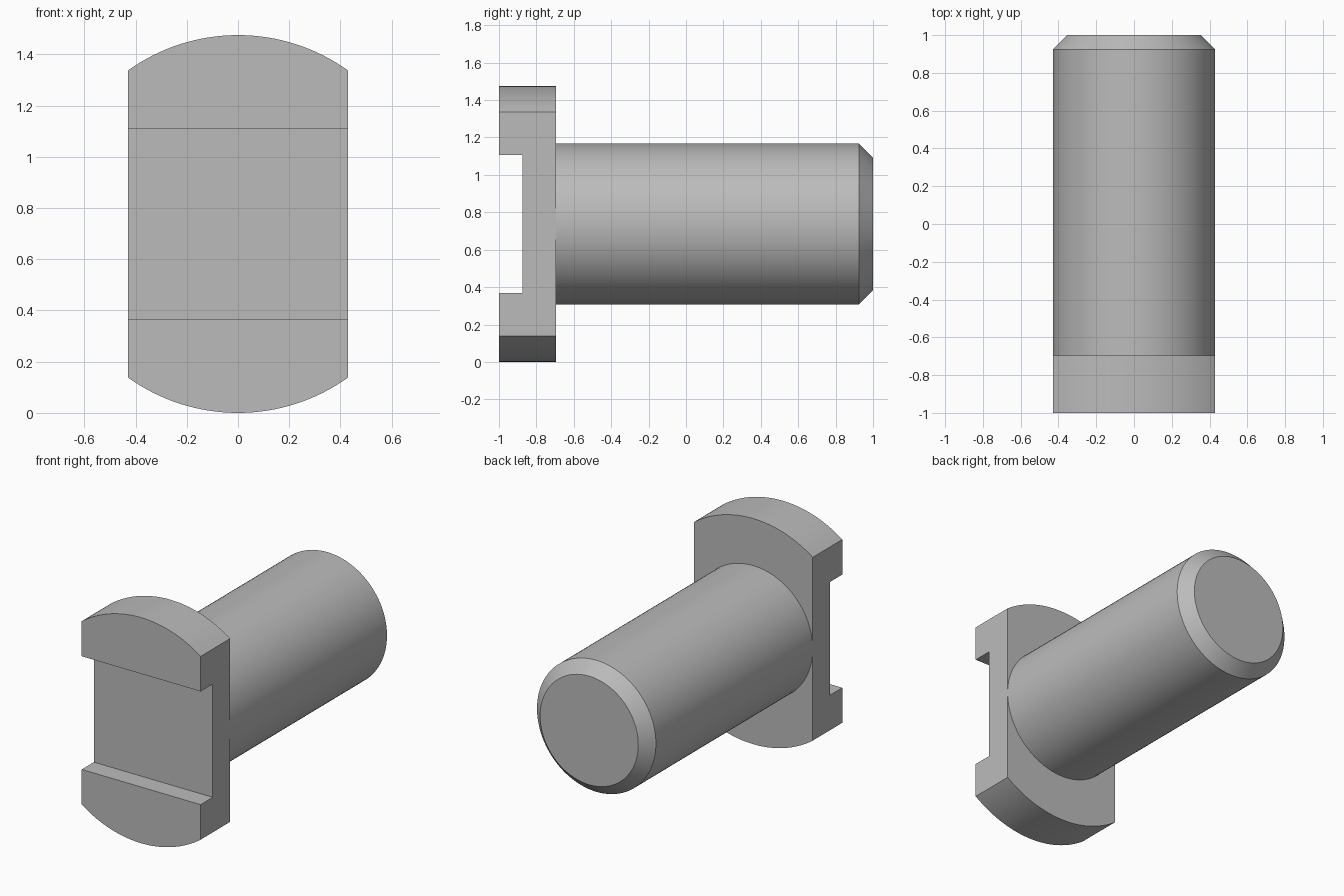
import bpy, bmesh, math
from mathutils import Matrix

cube = bpy.data.objects.get("Cube")
if cube:
    bpy.data.objects.remove(cube, do_unlink=True)

AXIS_Z = 0.7375       # height of the shaft axis, also the head radius
HALF_WIDTH = 0.43     # half width of the head, also the shaft radius
HEAD_FRONT, HEAD_BACK = -1.0, -0.695
SLOT_FLOOR, SLOT_HALF = -0.875, 0.37
TIP, CHAMFER = 1.0, 0.075

steel = bpy.data.materials.new("plain grey steel")
steel.use_nodes = True
grey = (0.5, 0.5, 0.5, 1)
steel.diffuse_color = grey
steel.node_tree.nodes["Principled BSDF"].inputs["Base Color"].default_value = grey


def make_object(name, bm):
    bmesh.ops.recalc_face_normals(bm, faces=bm.faces)
    mesh = bpy.data.meshes.new(name)
    bm.to_mesh(mesh)
    bm.free()
    mesh.materials.append(steel)
    obj = bpy.data.objects.new(name, mesh)
    bpy.context.collection.objects.link(obj)
    return obj


def activate(obj):
    bpy.ops.object.select_all(action="DESELECT")
    obj.select_set(True)
    bpy.context.view_layer.objects.active = obj


# Head: a disc with two flat sides, extruded front to back
bm = bmesh.new()
half_angle = math.asin(HALF_WIDTH / AXIS_Z)
steps = 32
outline = []
for middle in (math.pi / 2, -math.pi / 2):
    for i in range(steps + 1):
        a = middle - half_angle + 2 * half_angle * i / steps
        outline.append(bm.verts.new((AXIS_Z * math.cos(a), HEAD_FRONT,
                                     AXIS_Z + AXIS_Z * math.sin(a))))
face = bm.faces.new(outline)
extruded = bmesh.ops.extrude_face_region(bm, geom=[face])["geom"]
bmesh.ops.translate(bm, vec=(0, HEAD_BACK - HEAD_FRONT, 0),
                    verts=[v for v in extruded if isinstance(v, bmesh.types.BMVert)])
head = make_object("head", bm)

# Slot across the front of the head
bm = bmesh.new()
depth = 2 * (SLOT_FLOOR - HEAD_FRONT)
bmesh.ops.create_cube(bm, size=1, matrix=Matrix.Translation((0, HEAD_FRONT, AXIS_Z))
                      @ Matrix.Diagonal((2, depth, 2 * SLOT_HALF, 1)))
cutter = make_object("slot_cutter", bm)
cutter.hide_render = True
slot = head.modifiers.new("slot", "BOOLEAN")
slot.operation = "DIFFERENCE"
slot.solver = "EXACT"
slot.object = cutter
activate(head)
bpy.ops.object.modifier_apply(modifier=slot.name)
bpy.data.objects.remove(cutter, do_unlink=True)

# Shaft: a round bar with a chamfered tip
bm = bmesh.new()
length = TIP - HEAD_BACK
bmesh.ops.create_cone(bm, cap_ends=True, segments=96, radius1=HALF_WIDTH,
                      radius2=HALF_WIDTH, depth=length,
                      matrix=Matrix.Translation((0, HEAD_BACK + length / 2, AXIS_Z))
                      @ Matrix.Rotation(-math.pi / 2, 4, "X"))
rim = [e for e in bm.edges if all(v.co.y > TIP - 0.01 for v in e.verts)]
bmesh.ops.bevel(bm, geom=rim, offset=CHAMFER, segments=1, affect="EDGES")
shaft = make_object("shaft", bm)

# Smooth curved surfaces, crisp edges
for obj in (head, shaft):
    activate(obj)
    bpy.ops.object.shade_smooth_by_angle(angle=math.radians(25))
